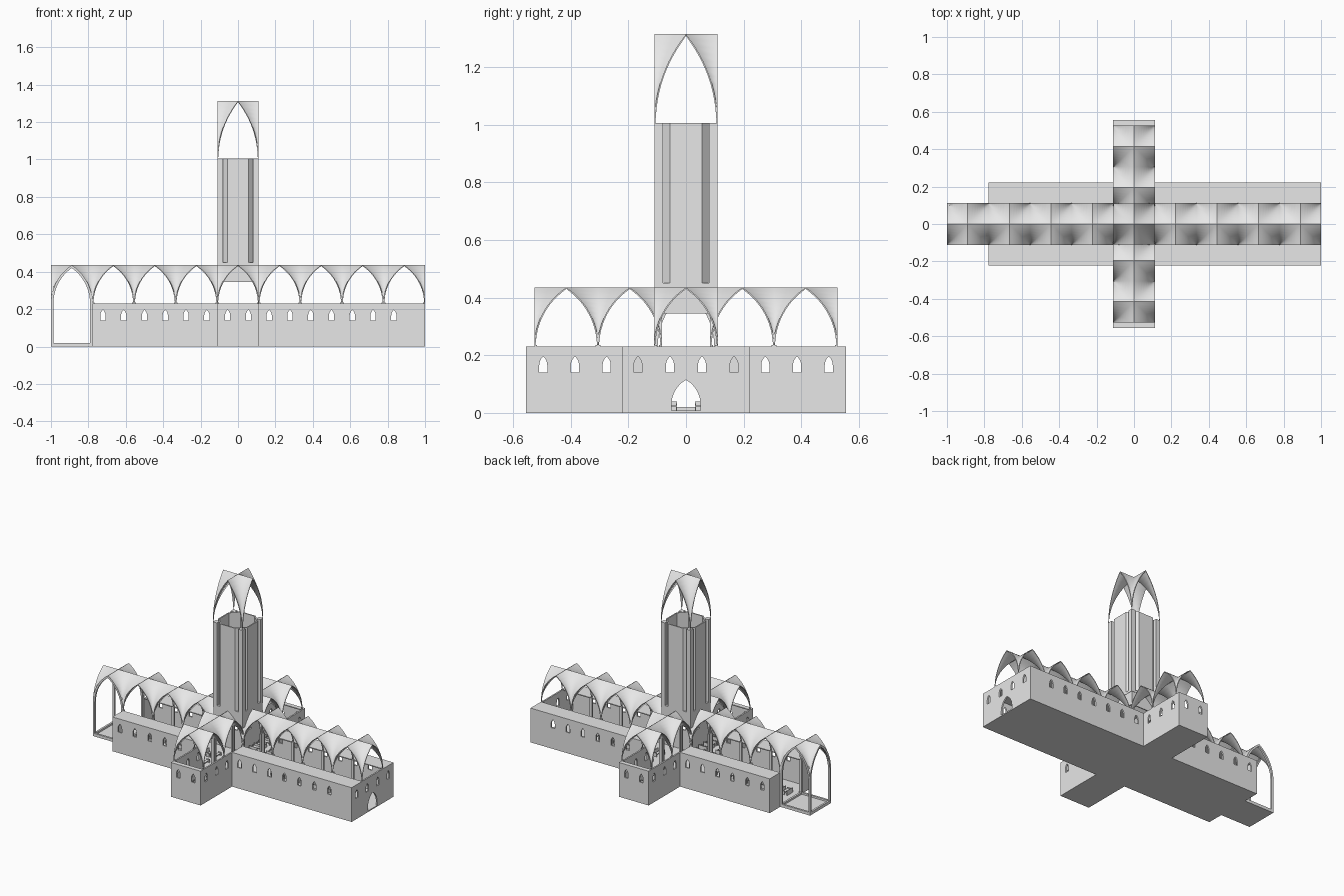
import bpy, bmesh, math
from mathutils import Matrix, Vector

cube = bpy.data.objects.get("Cube")
if cube:
    bpy.data.objects.remove(cube, do_unlink=True)

stone = bpy.data.materials.new("grey stone")
stone.use_nodes = True
GREY = (0.8, 0.8, 0.8, 1)
stone.diffuse_color = GREY
stone.node_tree.nodes["Principled BSDF"].inputs["Base Color"].default_value = GREY

BAY = 2 / 9          # bay width
A = BAY / 2          # half a bay
EAVE, APEX = 0.23, 0.435
END, AISLE, ARM = -1 + BAY, 0.222, 0.555


def add(name, mesh, loc=(0, 0, 0), turn=0):
    ob = bpy.data.objects.new(name, mesh)
    bpy.context.collection.objects.link(ob)
    ob.location = loc
    ob.rotation_euler.z = turn
    return ob


def finish(name, bm):
    mesh = bpy.data.meshes.new(name)
    bm.to_mesh(mesh)
    bm.free()
    mesh.materials.append(stone)
    return add(name, mesh)


def apply_mods(ob):
    bpy.context.view_layer.update()
    deps = bpy.context.evaluated_depsgraph_get()
    mesh = bpy.data.meshes.new_from_object(ob.evaluated_get(deps))
    ob.modifiers.clear()
    ob.data = mesh
    return ob


def thicken(ob, t, even=True):
    mod = ob.modifiers.new("thickness", "SOLIDIFY")
    mod.thickness, mod.offset, mod.use_even_offset = t, -1, even
    return apply_mods(ob)


def boxes(name, spans):
    """Boxes given as pairs of (low, high) on each axis, in one object."""
    bm = bmesh.new()
    for span in spans:
        size = [b - a for a, b in span]
        mid = [(a + b) / 2 for a, b in span]
        bmesh.ops.create_cube(bm, size=1, matrix=Matrix.Translation(mid) @ Matrix.Diagonal((*size, 1)))
    return finish(name, bm)


def ring(name, pts, z0, z1, t):
    """Upright walls that follow a counter-clockwise plan."""
    bm = bmesh.new()
    low = [bm.verts.new((x, y, z0)) for x, y in pts]
    top = [bm.verts.new((x, y, z1)) for x, y in pts]
    for i in range(len(pts)):
        j = (i + 1) % len(pts)
        bm.faces.new((low[i], low[j], top[j], top[i]))
    return thicken(finish(name, bm), t)


def square(h, cx=0):
    return [(cx - h, -h), (cx + h, -h), (cx + h, h), (cx - h, h)]


def arch(a, h, n=12):
    """Pointed arch of two circular arcs, from -a to a."""
    r = (h * h + a * a) / (2 * a)
    end = math.acos((r - a) / r)
    left = [(r - a - r * math.cos(end * i / n), r * math.sin(end * i / n)) for i in range(n + 1)]
    left[-1] = (0, h)
    return left + [(-x, z) for x, z in left[-2::-1]]


def vault(name, a, h):
    """Cross vault with level ridges, open on four sides."""
    bm = bmesh.new()
    pts = arch(a, h)
    for k in range(4):
        rot = Matrix.Rotation(k * math.pi / 2, 3, "Z")
        for (x0, z0), (x1, z1) in zip(pts, pts[1:]):
            quad = ((x0, abs(x0), z0), (x1, abs(x1), z1), (x1, a, z1), (x0, a, z0))
            bm.faces.new([bm.verts.new(rot @ Vector(p)) for p in quad])
    bmesh.ops.remove_doubles(bm, verts=bm.verts, dist=1e-5)
    for f in bm.faces:
        f.smooth = True
    for e in bm.edges:
        ridge = all(v.co.z > h - 1e-4 for v in e.verts)
        e.smooth = not (ridge or e.is_boundary)
    return thicken(finish(name, bm), 0.005, False)


def pointed_prism(bm, w, z0, spring, z1, loc, turn):
    """Cutter for a pointed opening in a wall."""
    pts = [(-w, z0)] + [(x, z + spring) for x, z in arch(w, z1 - spring, 5)] + [(w, z0)]
    place = Matrix.Translation(loc) @ Matrix.Rotation(turn, 4, "Z")
    face = bm.faces.new([bm.verts.new(place @ Vector((x, -0.03, z))) for x, z in pts])
    out = bmesh.ops.extrude_face_region(bm, geom=[face])["geom"]
    shift = place.to_3x3() @ Vector((0, 0.06, 0))
    bmesh.ops.translate(bm, vec=shift, verts=[g for g in out if isinstance(g, bmesh.types.BMVert)])


# Outer walls on a cross plan
plan = [(END, -AISLE), (-A, -AISLE), (-A, -ARM), (A, -ARM), (A, -AISLE), (1, -AISLE),
        (1, AISLE), (A, AISLE), (A, ARM), (-A, ARM), (-A, AISLE), (END, AISLE)]
walls = ring("outer_walls", plan, 0, EAVE, 0.01)

# Windows, end door and the opening to the porch
bm = bmesh.new()
window = (0.014, 0.14, 0.165, 0.196)
for i in range(-7, 9):
    x = (i - 0.5) * A
    for s in (-1, 1):
        depth = ARM if abs(x) < A else AISLE
        pointed_prism(bm, *window, (x, s * depth, 0), 0)
for i in range(3):
    for sx in (-1, 1):
        for sy in (-1, 1):
            pointed_prism(bm, *window, (sx * A, sy * (0.275 + i * 0.11), 0), math.pi / 2)
for i in range(4):
    pointed_prism(bm, *window, (1, (i - 1.5) * A, 0), math.pi / 2)
pointed_prism(bm, 0.05, 0.005, 0.03, 0.115, (1, 0, 0), math.pi / 2)
bmesh.ops.create_cube(bm, size=1, matrix=Matrix.Translation((END, 0, 0.2)) @ Matrix.Diagonal((0.1, 2 * A, 0.39, 1)))
bmesh.ops.recalc_face_normals(bm, faces=bm.faces)
cutter = finish("opening_cutter", bm)
cutter.hide_render = True
cut = walls.modifiers.new("openings", "BOOLEAN")
cut.operation, cut.object, cut.solver = "DIFFERENCE", cutter, "EXACT"
apply_mods(walls)
bpy.data.objects.remove(cutter, do_unlink=True)

# Floor slab
boxes("floor", [((END, 1), (-AISLE, AISLE), (0, 0.008)),
                ((-A, A), (-ARM, ARM), (0, 0.008)),
                ((-1, END), (-A, A), (0, 0.008))])

# Flat roofs beside the vaults
flat = []
for s in (-1, 1):
    side = tuple(sorted((s * A, s * (AISLE - 0.004))))
    flat += [((END + 0.004, -A), side, (EAVE - 0.006, EAVE)), ((A, 0.996), side, (EAVE - 0.006, EAVE))]
    flat.append(((-A + 0.004, A - 0.004), tuple(sorted((s * 0.525, s * (ARM - 0.004)))), (EAVE - 0.006, EAVE)))
boxes("aisle_roofs", flat)

# Vaulted bays on slender posts
centres = [(-1 + A + i * BAY, 0) for i in range(9)]
centres += [(0, s * y) for s in (-1, 1) for y in (0.195, 0.415)]
first = vault("vault_bay", A, APEX - EAVE)
first.location = (*centres[0], EAVE)
for c in centres[1:]:
    add("vault_bay", first.data, (*c, EAVE))
posts = []
T = 0.01
for cx, cy in centres:
    for sx in (-1, 1):
        for sy in (-1, 1):
            px, py = cx + sx * (A - T / 2), cy + sy * (A - T / 2)
            posts.append(((px - T / 2, px + T / 2), (py - T / 2, py + T / 2), (0, EAVE + 0.005)))
boxes("bay_posts", posts)

# Porch: arched frames on every side and a low kerb
RIB = 0.013
PORCH = -1 + A
outer = [(-A, 0)] + [(x, z + EAVE) for x, z in arch(A, APEX - EAVE)] + [(A, 0)]
inner = [(RIB - A, 0)] + [(x, z + EAVE) for x, z in arch(A - RIB, 0.42 - EAVE)] + [(A - RIB, 0)]
bm = bmesh.new()
o = [bm.verts.new((x, -A, z)) for x, z in outer]
n = [bm.verts.new((x, -A, z)) for x, z in inner]
for i in range(len(o) - 1):
    bm.faces.new((o[i], n[i], n[i + 1], o[i + 1]))
frame = thicken(finish("porch_frame", bm), RIB)
frame.location.x = PORCH
for k in range(1, 4):
    add("porch_frame", frame.data, (PORCH, 0, 0), k * math.pi / 2)
ring("porch_kerb", square(A, PORCH), 0, 0.02, RIB)

# Benches in rows either side of the middle aisle
bench_parts = []


def bench(across, along, facing, swap):
    back = along + facing * 0.02
    rows = [((across - 0.03, across + 0.03), (along - 0.01, along + 0.01), (0.02, 0.025)),
            ((across - 0.03, across + 0.03), (back - 0.01, back - 0.006), (0.008, 0.04))]
    for e in (-1, 1):
        x = across + e * 0.029
        rows.append(((x - 0.002, x + 0.002), (along - 0.01, along + 0.012), (0.008, 0.032)))
    for a, b, c in rows:
        bench_parts.append((b, a, c) if swap else (a, b, c))


for side in (-1, 1):
    for i in range(11):
        bench(side * 0.062, -0.7 + i * 0.05, -1, True)
        bench(side * 0.062, 0.25 + i * 0.05, -1, True)
    for arm in (-1, 1):
        for i in range(6):
            bench(side * 0.062, arm * (0.24 + i * 0.05), arm, False)
boxes("benches", bench_parts)

# Tower: skirt, collar, eight-sided shaft and corner piers
TOWER = 0.11
C = TOWER / 2
ring("tower_skirt", square(TOWER - 0.002), 0.345, APEX, 0.006)
ring("tower_collar", square(TOWER), APEX, 0.45, 0.03)
octagon = [(-C, -TOWER), (C, -TOWER), (TOWER, -C), (TOWER, C),
           (C, TOWER), (-C, TOWER), (-TOWER, C), (-TOWER, -C)]
ring("tower_shaft", octagon, APEX, 1.005, 0.008)
lo, hi = (-TOWER, -0.08), (0.08, TOWER)
boxes("tower_piers", [(a, b, (APEX, 1.005)) for a in (lo, hi) for b in (lo, hi)])

# Open crown on the tower
crown = vault("tower_crown", TOWER, 0.31)
crown.location.z = 1.003
